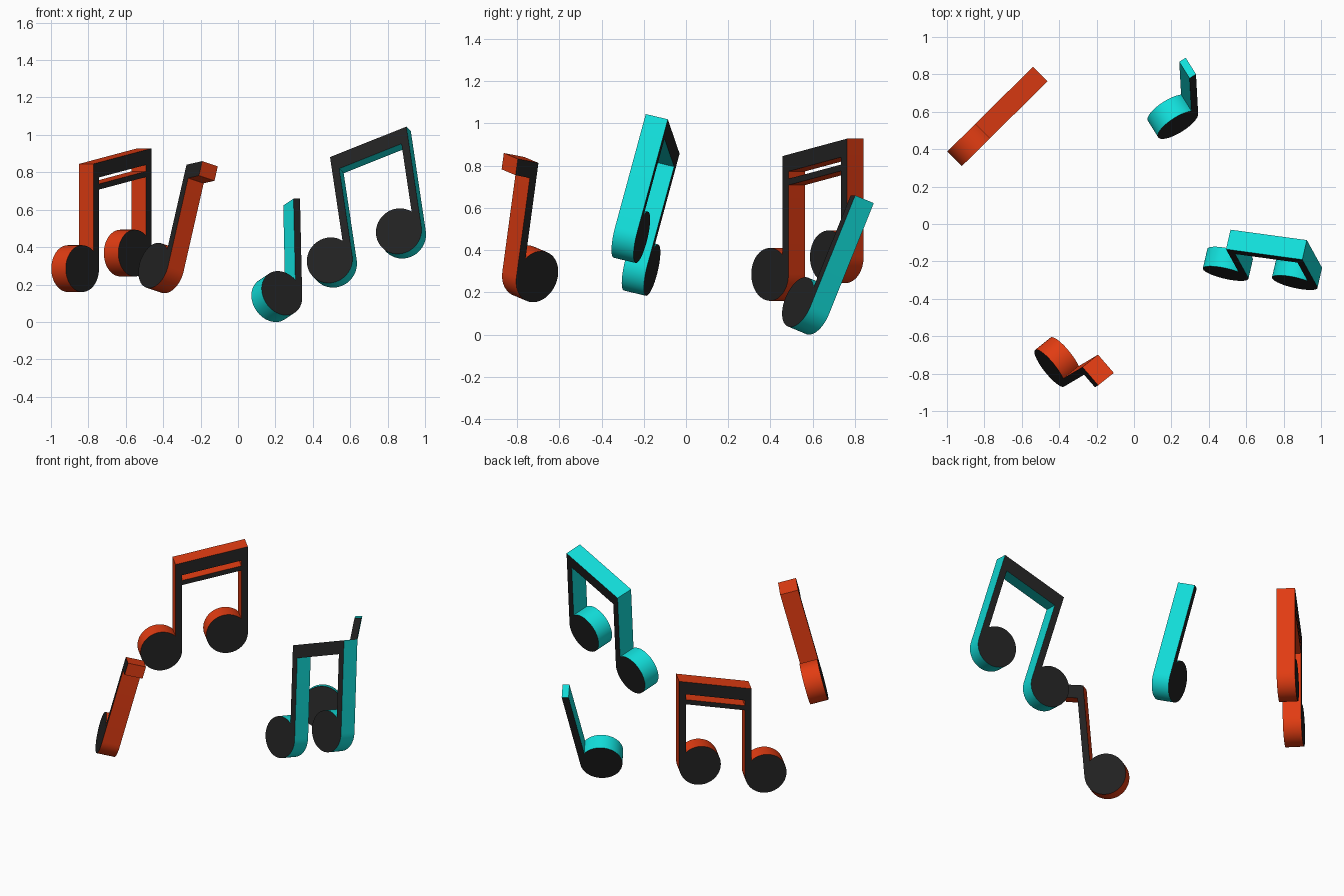
import bpy, bmesh
from math import radians, sin, cos, acos, degrees
from mathutils import Vector, Euler

if "Cube" in bpy.data.objects:
    bpy.data.objects.remove(bpy.data.objects["Cube"])

R = 0.125        # head radius
STEM = 0.04      # stem width
DEPTH = 0.11     # thickness of every note
TOP = 0.56       # stem height above the head centre
SLOPE = 0.19     # slant of beams and stem tops
BEAM = 0.08      # beam height
SPAN, RISE = 0.395, 0.083   # second head offset
L = R - STEM     # left edge of the stem


def material(name, rgb):
    m = bpy.data.materials.new(name)
    m.diffuse_color = (*rgb, 1)
    m.use_nodes = True
    m.node_tree.nodes["Principled BSDF"].inputs["Base Color"].default_value = m.diffuse_color
    return m


black = material("black", (0.016, 0.016, 0.016))
red = material("red", (0.75, 0.045, 0.006))
cyan = material("cyan", (0.006, 0.75, 0.72))


def top(u):
    return TOP + SLOPE * (u - L)


def head(cu, cv, n=44):
    """Round head, from the stem's left edge around to its right edge."""
    a0 = degrees(acos(L / R))
    angles = [radians(a0 + (360 - a0) * i / n) for i in range(n + 1)]
    return [(cu + R * cos(a), cv + R * sin(a)) for a in angles]


def quarter():
    return head(0, 0) + [(R, top(R)), (L, top(L))]


def flagged():
    end = L + 0.128
    return head(0, 0) + [(R, top(R) - BEAM), (end, top(end) - BEAM),
                         (end, top(end)), (L, top(L))]


def double():
    return (head(0, 0)
            + [(R, top(R) - BEAM), (SPAN + L, top(SPAN + L) - BEAM)]
            + head(SPAN, RISE)
            + [(SPAN + R, top(SPAN + R)), (L, top(L))])


def extrude(name, outline, side, loc, heading, tilt=0, roll=0):
    """Black-faced slab with coloured sides; loc is the first head's front centre."""
    bm = bmesh.new()
    front = bm.faces.new([bm.verts.new((u, 0, v)) for u, v in outline])
    geom = bmesh.ops.extrude_face_region(bm, geom=[front], use_keep_orig=True)["geom"]
    moved = [g for g in geom if isinstance(g, bmesh.types.BMVert)]
    bmesh.ops.translate(bm, verts=moved, vec=(0, DEPTH, 0))
    bmesh.ops.recalc_face_normals(bm, faces=bm.faces[:])
    for f in bm.faces:
        f.material_index = 0 if abs(f.normal.y) > 0.5 else 1
    me = bpy.data.meshes.new(name)
    bm.to_mesh(me)
    bm.free()
    me.materials.append(black)
    me.materials.append(side)
    ob = bpy.data.objects.new(name, me)
    bpy.context.collection.objects.link(ob)
    rot = (Euler((0, 0, radians(heading))).to_matrix()
           @ Euler((radians(-tilt), 0, 0)).to_matrix()
           @ Euler((0, radians(roll), 0)).to_matrix())
    ob.matrix_world = rot.to_4x4()
    ob.location = Vector(loc)
    bpy.ops.object.select_all(action='DESELECT')
    ob.select_set(True)
    bpy.context.view_layer.objects.active = ob
    bpy.ops.object.shade_smooth_by_angle(angle=radians(30))
    return ob


# Red double-beamed pair, upright
place = dict(side=red, loc=(-0.832, 0.397, 0.285), heading=44.7)
extrude("red_beamed_note", double(), **place)
a, b = R, SPAN + L
extrude("red_second_beam", [(a, top(a) - 0.145), (b, top(b) - 0.145),
                            (b, top(b) - 0.115), (a, top(a) - 0.115)], **place)

# Red single note with a short flag, leaning back
extrude("red_flagged_note", flagged(), red, (-0.451, -0.771, 0.302), -51.5, 14.7, 2)

# Cyan plain note
extrude("cyan_plain_note", quarter(), cyan, (0.235, 0.53, 0.154), 32, 19.5, 10.4)

# Cyan beamed pair
extrude("cyan_beamed_note", double(), cyan, (0.49, -0.265, 0.33), -13, 13, -11.4)
